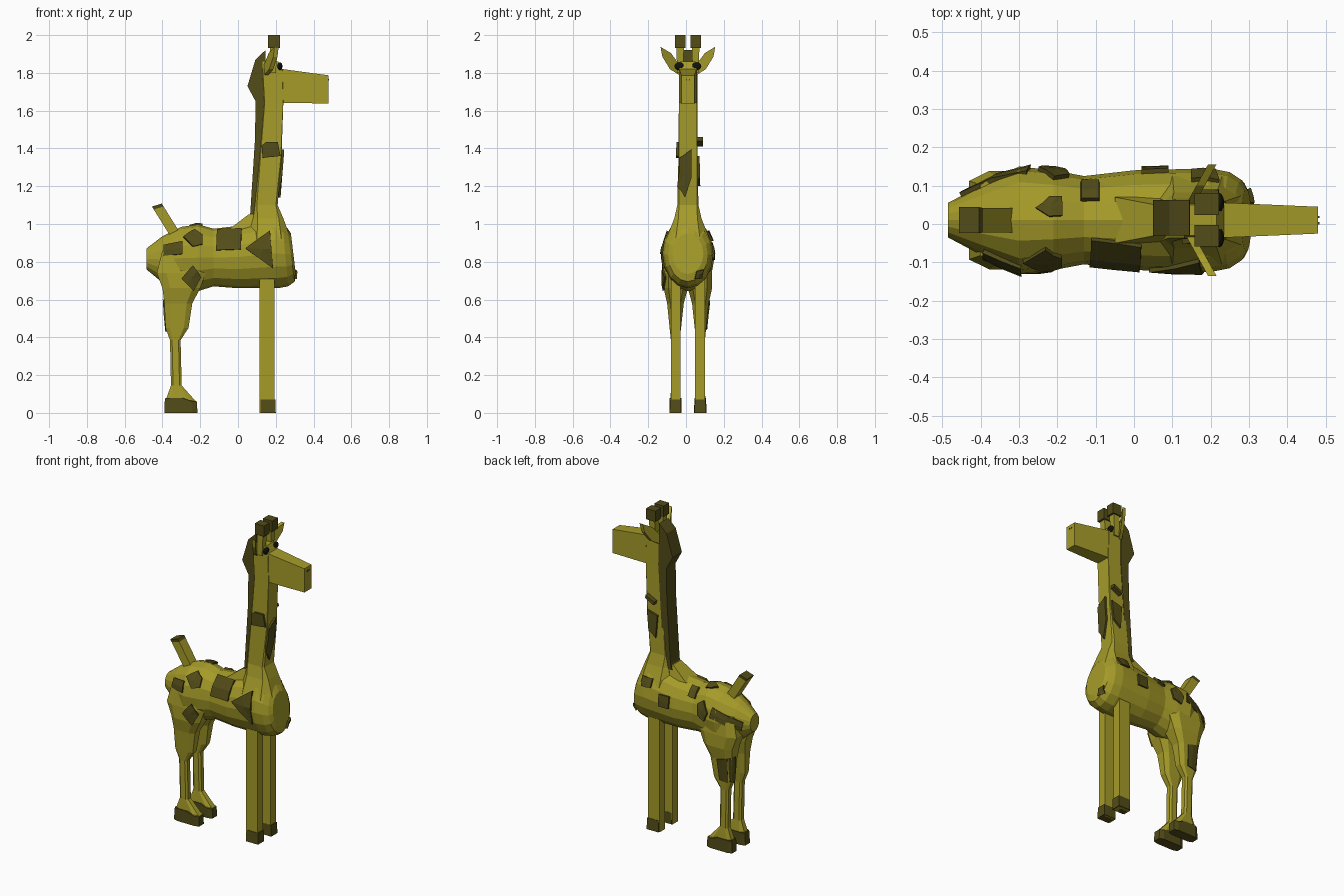
import bpy, bmesh, math
from mathutils import Vector
from mathutils.bvhtree import BVHTree

YC = 0.01  # symmetry plane of the animal


def material(name, rgb):
    m = bpy.data.materials.new(name)
    m.diffuse_color = (*rgb, 1)
    return m


HIDE = material("hide", (0.38, 0.33, 0.022))
DARK = material("dark_patch", (0.085, 0.072, 0.009))
BLACK = material("eye_black", (0.006, 0.006, 0.004))


def build(name, verts, faces, mat):
    me = bpy.data.meshes.new(name)
    me.from_pydata([tuple(v) for v in verts], [], faces)
    bm = bmesh.new()
    bm.from_mesh(me)
    bmesh.ops.recalc_face_normals(bm, faces=bm.faces)
    bm.to_mesh(me)
    bm.free()
    me.materials.append(mat)
    ob = bpy.data.objects.new(name, me)
    bpy.context.collection.objects.link(ob)
    return BVHTree.FromPolygons([Vector(v) for v in verts], faces)


def loft(name, rings, mat):
    n = len(rings[0])
    verts = [p for r in rings for p in r]
    faces = [[k * n + i, k * n + (i + 1) % n, (k + 1) * n + (i + 1) % n, (k + 1) * n + i]
             for k in range(len(rings) - 1) for i in range(n)]
    faces += [list(range(n)), list(range(len(verts) - n, len(verts)))]
    return build(name, verts, faces, mat)


def rect(z, x0, x1, y0, y1, c=0.0):
    """Horizontal rectangle, with its corners cut by share c if given."""
    if not c:
        return [(x0, y0, z), (x1, y0, z), (x1, y1, z), (x0, y1, z)]
    a, b = (x1 - x0) * c, (y1 - y0) * c
    return [(x0 + a, y0, z), (x1 - a, y0, z), (x1, y0 + b, z), (x1, y1 - b, z),
            (x1 - a, y1, z), (x0 + a, y1, z), (x0, y1 - b, z), (x0, y0 + b, z)]


def slab(name, outline, y0, y1, mat):
    """Side outline (x, z) extruded across y."""
    return loft(name, [[(x, y, z) for x, z in outline] for y in (y0, y1)], mat)


def patch(name, tree, axis, sign, outline, lift=0.012):
    """Thin plate projected along an axis onto a surface."""
    ps = [Vector(p) for p in outline]
    pts = []
    for a, b in zip(ps, ps[1:] + ps[:1]):
        pts += [a, (a + b) / 2]
    pts.append(sum(ps, Vector((0, 0))) / len(ps))
    d = Vector((0, 0, 0))
    d[axis] = -sign
    top, low = [], []
    for u, v in pts:
        o = Vector((u, v))
        o = Vector((*o[:axis], 0, *o[axis:]))
        o[axis] = 3 * sign
        hit, nor, _, _ = tree.ray_cast(o, d)
        if hit is None:
            o[axis] = 0.1 * sign
            hit, nor, _, _ = tree.find_nearest(o)
        if nor.dot(d) > 0:
            nor = -nor
        top.append(hit + nor * lift)
        low.append(hit - nor * 0.01)
    m = len(pts)
    n = m - 1
    faces = []
    for i in range(n):
        j = (i + 1) % n
        faces += [[i, j, n], [m + j, m + i, m + n], [i, m + i, m + j, j]]
    build(name, top + low, faces, DARK)


# Torso: round sections along x (x, low z, high z, half width, lean)
sections = [(-0.485, 0.76, 0.87, 0.045, 0.0), (-0.40, 0.69, 0.935, 0.09, 0.0),
            (-0.30, 0.655, 0.985, 0.14, 0.0), (-0.21, 0.645, 0.998, 0.13, 0.0),
            (-0.13, 0.67, 0.975, 0.115, 0.0), (0.0, 0.66, 0.99, 0.13, 0.0),
            (0.20, 0.66, 1.03, 0.135, -0.01), (0.25, 0.67, 1.01, 0.125, -0.015),
            (0.28, 0.695, 0.98, 0.105, -0.02), (0.293, 0.735, 0.95, 0.082, -0.013)]
body = loft("body", [[(x + k * math.sin(t), YC + w * math.cos(t),
                       (lo + hi) / 2 + (hi - lo) / 2 * math.sin(t))
                      for t in [math.tau * i / 16 for i in range(16)]]
                     for x, lo, hi, w, k in sections], HIDE)

# Neck with flared base, running up into the head
neck = loft("neck", [rect(z, x0, x1, YC - w, YC + w, c) for z, x0, x1, w, c in
                     [(0.92, 0.05, 0.28, 0.115, 0.22), (1.03, 0.08, 0.24, 0.072, 0.15),
                      (1.10, 0.09, 0.21, 0.056, 0.08), (1.35, 0.115, 0.23, 0.05, 0.03),
                      (1.64, 0.14, 0.24, 0.048, 0.01), (1.82, 0.13, 0.235, 0.048, 0.01),
                      (1.86, 0.13, 0.215, 0.04, 0.01)]], HIDE)

# Tapered snout
loft("snout", [[(x, YC - w, z0), (x, YC + w, z0), (x, YC + w, z1), (x, YC - w, z1)]
               for x, w, z0, z1 in [(0.20, 0.047, 1.642, 1.825), (0.48, 0.035, 1.638, 1.787)]], HIDE)
for s in (-1, 1):
    slab("nostril", [(0.465, 1.76), (0.483, 1.76), (0.483, 1.768), (0.465, 1.768)],
         YC + s * 0.008 - 0.003, YC + s * 0.008 + 0.003, DARK)

# Mane down the back of the neck, withers wedge below it
slab("mane", [(0.055, 1.02), (0.065, 1.06), (0.09, 1.45), (0.093, 1.65), (0.05, 1.73),
              (0.092, 1.87), (0.145, 1.92), (0.15, 1.66), (0.11, 1.02)], -0.03, 0.062, DARK)
loft("withers", [rect(0.97, -0.05, 0.12, -0.05, 0.07), rect(1.05, 0.055, 0.12, -0.03, 0.05)], HIDE)

for s in (-1, 1):
    # Horns: slim stem and square knob
    y = YC + s * 0.041
    loft("horn_stem", [rect(1.80, 0.16, 0.20, y - 0.016, y + 0.016),
                       rect(1.94, 0.17, 0.21, y - 0.02, y + 0.02)], HIDE)
    loft("horn_knob", [rect(z, 0.158, 0.222, y - 0.028, y + 0.028) for z in (1.932, 2.0)], DARK)

    # Ears: thin leaf swept outward and forward
    leaf = [(0.035, 1.83), (0.09, 1.905), (0.145, 1.938), (0.135, 1.885), (0.095, 1.82), (0.04, 1.785)]
    loft("ear", [[(0.145 + 0.55 * (o - 0.04) + t, YC + s * o, z) for o, z in leaf]
                 for t in (-0.01, 0.012)], HIDE)

    # Eyes
    bpy.ops.mesh.primitive_uv_sphere_add(segments=12, ring_count=8, radius=1,
                                         location=(0.222, YC + s * 0.046, 1.835))
    eye = bpy.context.object
    eye.name = "eye"
    eye.scale = (0.013, 0.025, 0.021)
    eye.data.materials.append(BLACK)

    # Straight front legs with hooves
    def span(a, b):
        return sorted((YC + s * a, YC + s * b))
    loft("front_leg", [rect(z, 0.113, 0.193, *span(0.038, 0.09)) for z in (0.0, 0.78)], HIDE)
    loft("front_hoof", [rect(0.0, 0.118, 0.2, *span(0.035, 0.097)),
                        rect(0.07, 0.12, 0.198, *span(0.037, 0.093))], DARK)

    # Hind legs: heavy thigh, slim shank, wide foot
    thigh = loft("hind_leg", [rect(z, x0, x1, *span(a, b), 0.2) for z, x0, x1, a, b in
                              [(0.06, -0.385, -0.222, 0.036, 0.094), (0.145, -0.355, -0.298, 0.044, 0.088),
                               (0.385, -0.36, -0.304, 0.044, 0.09), (0.45, -0.384, -0.262, 0.036, 0.097),
                               (0.58, -0.39, -0.242, 0.022, 0.11), (0.66, -0.40, -0.20, 0.0, 0.128),
                               (0.74, -0.43, -0.17, 0.0, 0.128), (0.86, -0.40, -0.20, 0.0, 0.115)]], HIDE)
    loft("hind_hoof", [rect(0.0, -0.39, -0.215, *span(0.033, 0.098), 0.15),
                       rect(0.06, -0.388, -0.217, *span(0.034, 0.097), 0.15),
                       rect(0.078, -0.385, -0.28, *span(0.034, 0.097), 0.15)], DARK)
    if s < 0:
        patch("thigh_patch", thigh, 1, -1, [(-0.30, 0.71), (-0.24, 0.78), (-0.20, 0.72), (-0.24, 0.65)])
    else:
        patch("thigh_patch", thigh, 0, -1, [(0.06, 0.43), (0.10, 0.45), (0.115, 0.60), (0.07, 0.60)], 0.006)
        patch("thigh_patch", thigh, 1, 1, [(-0.365, 0.44), (-0.31, 0.45), (-0.30, 0.58), (-0.37, 0.6)], 0.006)

# Tail with dark tip
tail = [(Vector((-0.33, YC, 0.94)), 0.032), (Vector((-0.42, YC, 1.085)), 0.032), (Vector((-0.43, YC, 1.10)), 0.034)]


def tail_ring(p, w):
    return [p + Vector((a * 0.026, b * w, a * 0.008)) for a, b in ((-1, -1), (1, -1), (1, 1), (-1, 1))]


loft("tail", [tail_ring(*t) for t in tail[:2]], HIDE)
loft("tail_tip", [tail_ring(*t) for t in tail[1:]], DARK)

# Patches on the -y side, +y side, back and chest
for shape in ([(-0.39, 0.885), (-0.295, 0.905), (-0.295, 0.84), (-0.39, 0.83)],
              [(-0.29, 0.93), (-0.23, 0.965), (-0.19, 0.94), (-0.19, 0.89), (-0.24, 0.88)],
              [(-0.11, 0.965), (0.02, 0.97), (0.015, 0.865), (-0.115, 0.86)],
              [(0.04, 0.87), (0.17, 0.96), (0.185, 0.77)]):
    patch("body_patch", body, 1, -1, shape)
for shape in ([(0.02, 0.82), (0.09, 0.82), (0.09, 0.89), (0.02, 0.89)],
              [(-0.25, 0.86), (-0.21, 0.92), (-0.17, 0.89), (-0.18, 0.83), (-0.23, 0.81)],
              [(-0.28, 0.90), (-0.27, 0.84), (-0.44, 0.78), (-0.45, 0.83)],
              [(0.15, 0.96), (0.22, 0.96), (0.21, 0.91), (0.15, 0.91)]):
    patch("body_patch", body, 1, 1, shape)
for shape in ([(-0.14, 0.06), (-0.09, 0.06), (-0.09, 0.105), (-0.14, 0.105)],
              [(-0.255, 0.04), (-0.22, 0.018), (-0.19, 0.02), (-0.19, 0.065), (-0.22, 0.065)]):
    patch("back_patch", body, 2, 1, shape)
patch("chest_patch", body, 0, 1, [(0.045, 0.71), (0.08, 0.72), (0.09, 0.76), (0.055, 0.75)])

# Neck patches
patch("neck_patch", neck, 1, -1, [(0.125, 1.415), (0.15, 1.435), (0.21, 1.435), (0.225, 1.36), (0.13, 1.35)])
patch("neck_patch", neck, 0, 1, [(-0.038, 1.2), (-0.036, 1.35), (0.03, 1.395), (0.03, 1.25), (-0.005, 1.14)])
patch("neck_patch", neck, 1, 1, [(0.16, 1.2), (0.21, 1.24), (0.222, 1.36), (0.15, 1.34)])
patch("neck_patch", neck, 1, 1, [(0.16, 1.43), (0.22, 1.46), (0.222, 1.44), (0.165, 1.41)], 0.03)
